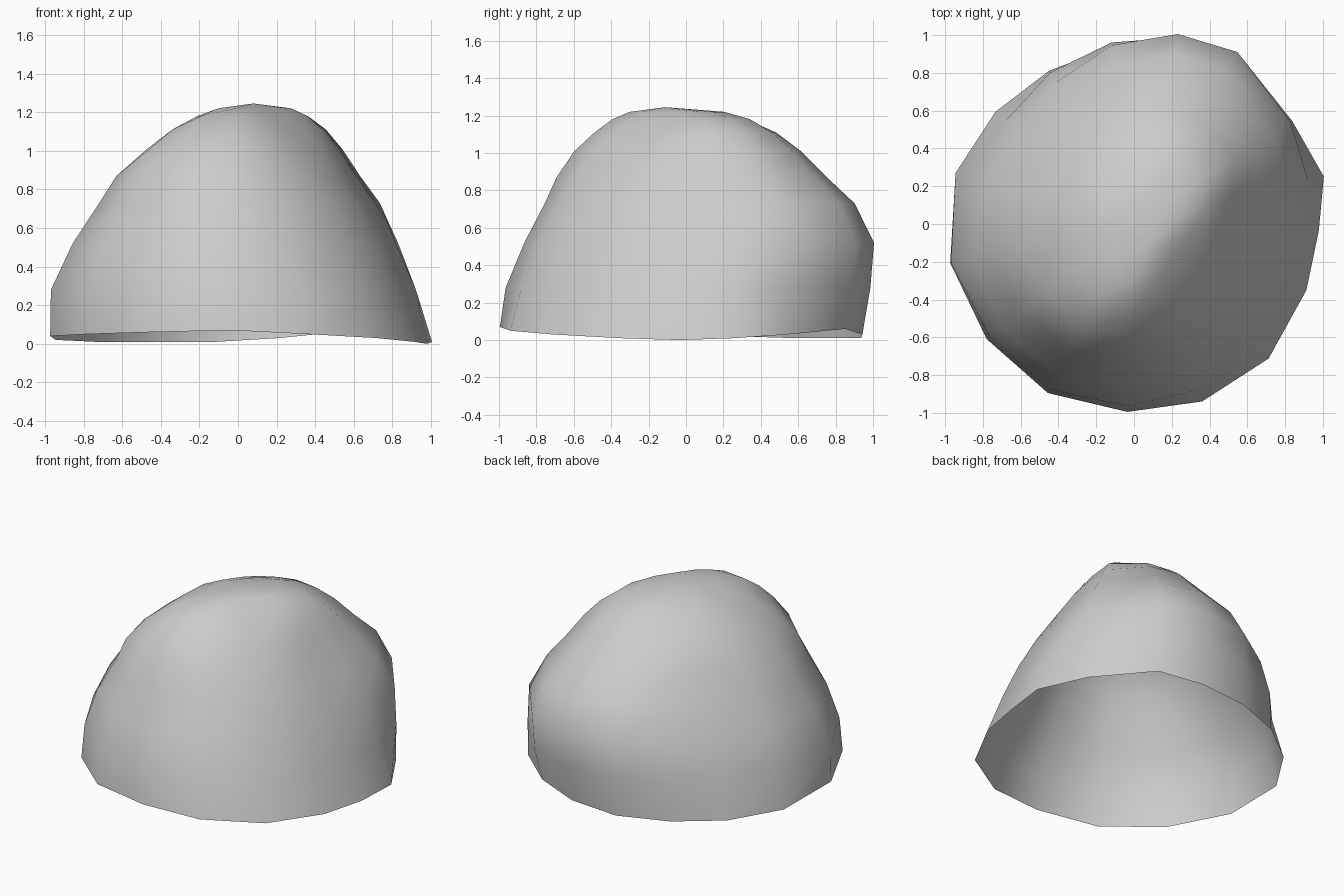
import bpy
import bmesh
from math import cos, sin, radians

cube = bpy.data.objects.get("Cube")
if cube:
    bpy.data.objects.remove(cube)

# Corner angles around the rock, and the wavy bottom edge height at each
CORNERS = [-2, 14, 33, 59, 77, 97, 119, 141, 164, 192, 218, 243, 268, 291, 315, 339]
RIM = [0, .01, .03, .06, .03, .01, .01, .01, .02, .04, .05, .06, .07, .05, .03, .01]

# Outward reach of each level along twelve directions (degrees from +x)
DIRECTIONS = [-10, 35, 60, 90, 118, 145, 180, 215, 245, 270, 298, 325]
LEVELS = [
    (0.00, [.97, 1.0, 1.0, .95, .93, .95, .98, .99, 1.01, 1.0, 1.01, 1.01]),
    (0.28, [.87, 1.0, 1.07, .99, .93, .87, .98, .97, .99, .97, .94, .90]),
    (0.52, [.77, 1.0, 1.1, 1.01, .90, .78, .86, .89, .90, .87, .83, .78]),
    (0.73, [.65, .92, .97, .91, .78, .64, .72, .77, .80, .76, .72, .67]),
    (0.87, [.56, .79, .81, .76, .65, .56, .63, .71, .74, .70, .64, .57]),
    (1.01, [.48, .67, .67, .62, .52, .46, .47, .60, .63, .61, .54, .46]),
    (1.11, [.41, .56, .54, .49, .39, .33, .34, .49, .53, .50, .44, .36]),
    (1.18, [.34, .44, .41, .36, .25, .20, .21, .39, .43, .41, .35, .27]),
    (1.22, [.26, .29, .25, .21, .14, .09, .10, .26, .31, .31, .27, .21]),
]


def reach(angle, supports, power=24):
    """Rounded polygon radius that touches every support line."""
    total = 0
    for direction, support in zip(DIRECTIONS, supports):
        total += (max(0, cos(angle - radians(direction))) / support) ** power
    return total ** (-1 / power)


# Rock shell, open underneath
bm = bmesh.new()
rings = []
for z, supports in LEVELS:
    ring = []
    for corner, rim in zip(CORNERS, RIM):
        angle = radians(corner)
        r = reach(angle, supports)
        ring.append(bm.verts.new((r * cos(angle), r * sin(angle), z or rim)))
    rings.append(ring)

sides = len(CORNERS)
for lower, upper in zip(rings, rings[1:]):
    for i in range(sides):
        j = (i + 1) % sides
        bm.faces.new((lower[i], lower[j], upper[j], upper[i]))

# Crown
peak = bm.verts.new((.08, -.11, 1.245))
for i in range(sides):
    bm.faces.new((rings[-1][i], rings[-1][(i + 1) % sides], peak))

mesh = bpy.data.meshes.new("rock")
bm.to_mesh(mesh)
bm.free()
for face in mesh.polygons:
    face.use_smooth = True

# Stone colour
stone = bpy.data.materials.new("light_grey_stone")
stone.use_nodes = True
colour = (.6, .6, .6, 1)
stone.diffuse_color = colour
stone.node_tree.nodes["Principled BSDF"].inputs["Base Color"].default_value = colour
mesh.materials.append(stone)

rock = bpy.data.objects.new("rock", mesh)
bpy.context.collection.objects.link(rock)
